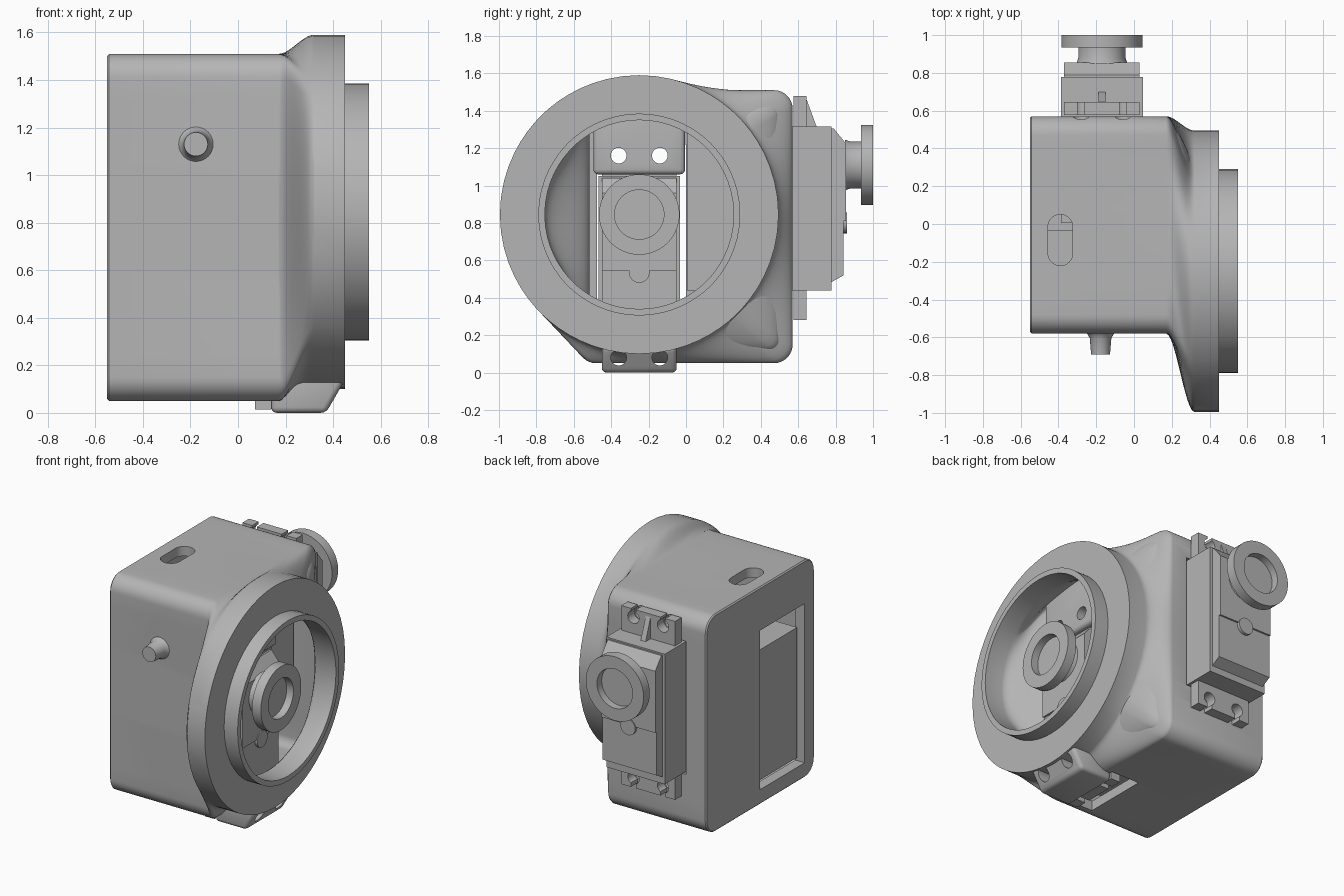
import bpy, bmesh, math
from mathutils import Matrix, Vector

if "Cube" in bpy.data.objects:
    bpy.data.objects.remove(bpy.data.objects["Cube"])

grey = bpy.data.materials.new("matte grey")
grey.use_nodes = True
COLOR = (0.46, 0.46, 0.46, 1)
grey.diffuse_color = COLOR
for node in grey.node_tree.nodes:
    if node.type == 'BSDF_PRINCIPLED':
        node.inputs["Base Color"].default_value = COLOR


def finish(name, bm, matrix=None):
    bmesh.ops.recalc_face_normals(bm, faces=bm.faces)
    mesh = bpy.data.meshes.new(name)
    bm.to_mesh(mesh)
    bm.free()
    if matrix:
        mesh.transform(matrix)
    mesh.materials.append(grey)
    ob = bpy.data.objects.new(name, mesh)
    bpy.context.collection.objects.link(ob)
    return ob


def activate(ob):
    bpy.ops.object.select_all(action='DESELECT')
    ob.select_set(True)
    bpy.context.view_layer.objects.active = ob


def smooth(ob, angle=30):
    activate(ob)
    bpy.ops.object.shade_smooth_by_angle(angle=math.radians(angle))


def skin(name, rings, matrix=None):
    """Bridge equal-sized point rings and cap both ends."""
    bm = bmesh.new()
    rows = [[bm.verts.new(p) for p in ring] for ring in rings]
    n = len(rows[0])
    for a, b in zip(rows, rows[1:]):
        for i in range(n):
            j = (i + 1) % n
            bm.faces.new((a[i], a[j], b[j], b[i]))
    bm.faces.new(rows[0])
    bm.faces.new(rows[-1])
    return finish(name, bm, matrix)


def lathe(name, profile, matrix=None, n=64):
    """Revolve (radius, height) pairs around local z."""
    turn = [2 * math.pi * i / n for i in range(n)]
    return skin(name, [[(r * math.cos(t), r * math.sin(t), h) for t in turn]
                       for r, h in profile], matrix)


def prism(name, profile, u0, u1, matrix=None):
    """Extrude a (v, w) profile along local x."""
    return skin(name, [[(u, v, w) for v, w in profile] for u in (u0, u1)], matrix)


def box(name, lo, hi, matrix=None):
    (y0, z0), (y1, z1) = lo[1:], hi[1:]
    return prism(name, [(y0, z0), (y1, z0), (y1, z1), (y0, z1)], lo[0], hi[0], matrix)


def rounded(cy, cz, hy, hz, r, steps=8):
    """Corner-rounded rectangle in the yz plane, with points along the sides."""
    pts = []
    for k, (sy, sz) in enumerate([(1, 1), (-1, 1), (-1, -1), (1, -1)]):
        for i in range(steps + 1):
            t = math.pi / 2 * (k + i / steps)
            pts.append(Vector((cy + sy * (hy - r) + r * math.cos(t),
                               cz + sz * (hz - r) + r * math.sin(t))))
    out = []
    for i, p in enumerate(pts):
        out.append(p)
        if i % (steps + 1) == steps:
            nxt = pts[(i + 1) % len(pts)]
            out += [p.lerp(nxt, j / 14) for j in range(1, 14)]
    return out


def cut(ob, *cutters):
    for c in cutters:
        m = ob.modifiers.new("cut", 'BOOLEAN')
        m.operation, m.object, m.solver = 'DIFFERENCE', c, 'EXACT'
        activate(ob)
        bpy.ops.object.modifier_apply(modifier=m.name)
        bpy.data.objects.remove(c)


# Axes: u across, v along the length, w along the output shaft
AXIS1, AXIS2 = (-0.25, 0.845), (-0.17, 1.11)
servo1 = Matrix(((0, 0, 1, -0.505), (1, 0, 0, AXIS1[0]), (0, 1, 0, AXIS1[1]), (0, 0, 0, 1)))
servo2 = Matrix(((-1, 0, 0, AXIS2[0]), (0, 0, 1, 0), (0, 1, 0, AXIS2[1]), (0, 0, 0, 1)))
HOLES = [(u, v) for u in (-0.11, 0.11) for v in (0.315, -0.765)]


def hole(u, v, w0, w1, matrix, r=0.042):
    return lathe("cutter", [(r, w0), (r, w1)], matrix @ Matrix.Translation((u, v, 0)), 24)


# Housing: rounded box blending into a round flange, hollow inside
cy, cz = -0.005, 0.78
outer = rounded(cy, cz, 0.575, 0.73, 0.1)
inner = rounded(cy, cz, 0.51, 0.665, 0.06)
angles = [math.atan2((p.y - cz) / 0.73, (p.x - cy) / 0.575) for p in outer]


def circle(r):
    return [Vector((AXIS1[0] + r * math.cos(t), AXIS1[1] + r * math.sin(t))) for t in angles]


def ring(x, pts):
    return [(x, p.x, p.y) for p in pts]


def blend(x0, x1, a, b, steps=12):
    rows = []
    for i in range(steps + 1):
        t = i / steps
        s = t * t * (3 - 2 * t)
        rows.append(ring(x0 + (x1 - x0) * t, [p.lerp(q, s) for p, q in zip(a, b)]))
    return rows


rings = [ring(-0.55, rounded(cy, cz, 0.567, 0.722, 0.092)), ring(-0.542, outer)]
rings += blend(0.17, 0.32, outer, circle(0.745))
rings += [ring(x, circle(r)) for x, r in
          [(0.45, 0.745), (0.45, 0.54), (0.55, 0.54), (0.55, 0.505)]]
rings += blend(0.42, 0.2, circle(0.505), inner) + [ring(-0.48, inner)]
housing = skin("housing", rings)

# Openings: rear window, side pocket, top slot, bottom slot, screw holes
slot = skin("cutter", [[(p.x, p.y, z) for p in rounded(-0.39, -0.085, 0.065, 0.135, 0.064)]
                       for z in (1.38, 1.6)])
cut(housing,
    box("cutter", (-0.6, -0.475, 0.15), (-0.45, 0.0, 1.22)),
    box("cutter", (-0.40, 0.48, 0.43), (0.06, 0.7, 1.325)),
    box("cutter", (-0.06, -0.47, -0.1), (0.15, -0.03, 0.2)),
    slot,
    *[hole(u, v, 0.53, 0.7, servo2) for u, v in HOLES])
smooth(housing)


# Mounting bosses above and below the first servo
def boss(name, profile, half, holes):
    ob = prism(name, profile, -half, half,
               Matrix(((0, 0, 1, 0), (1, 0, 0, AXIS1[0]), (0, 1, 0, 0), (0, 0, 0, 1))))
    m = ob.modifiers.new("round", 'BEVEL')
    m.width, m.segments, m.limit_method = 0.025, 3, 'ANGLE'
    activate(ob)
    bpy.ops.object.modifier_apply(modifier=m.name)
    cut(ob, *[hole(u, v, 0.55, 1.0, servo1) for u, v in holes])
    smooth(ob)


boss("lower_boss", [(0, 0.14), (0, 0.37), (0.13, 0.445), (0.17, 0.42), (0.17, 0.14)],
     0.2, [h for h in HOLES if h[1] < 0])
boss("upper_boss", [(1.06, 0.14), (1.06, 0.3), (1.47, 0.3), (1.47, 0.14)],
     0.245, [h for h in HOLES if h[1] > 0])


# Servo: case, lid, slotted tabs, rib, and round output horn
def servo(label, mat):
    box(label + "_case", (-0.217, -0.67, 0.005), (0.217, 0.205, 0.778), mat)
    prism(label + "_lid", [(-0.3, 0.77), (-0.3, 0.855), (0.115, 0.855), (0.195, 0.79),
                           (0.195, 0.77)], -0.2, 0.2, mat)
    prism(label + "_lid_step", [(-0.63, 0.77), (-0.59, 0.843), (-0.3, 0.843), (-0.3, 0.77)],
          -0.2, 0.2, mat)
    smooth(lathe(label + "_lid_bump", [(0.055, 0.8), (0.055, 0.862)],
                 mat @ Matrix.Translation((0, -0.31, 0)), 24))
    for side, v0, v1 in (("upper", 0.2, 0.37), ("lower", -0.83, -0.66)):
        tab = box(f"{label}_{side}_tab", (-0.2, v0, 0.576), (0.2, v1, 0.645), mat)
        for u, v in HOLES:
            if v0 < v < v1:
                end = v1 + 0.05 if v > 0 else v0 - 0.05
                cut(tab, hole(u, v, 0.5, 0.7, mat),
                    box("cutter", (u - 0.018, min(v, end), 0.5),
                        (u + 0.018, max(v, end), 0.7), mat))
        smooth(tab)
    prism(label + "_rib", [(0.2, 0.64), (0.2, 0.7), (0.35, 0.645), (0.35, 0.64)],
          -0.018, 0.018, mat)
    smooth(lathe(label + "_horn", [(0.135, 0.85), (0.125, 0.88), (0.125, 0.935), (0.215, 0.935),
                                   (0.215, 1.0), (0.132, 1.0), (0.132, 0.95)], mat))


servo("flange_servo", servo1)
servo("side_servo", servo2)

# Pivot pin opposite the side servo's shaft
smooth(lathe("pivot_pin", [(0.085, -0.57), (0.07, -0.582), (0.057, -0.605), (0.05, -0.692)],
             Matrix(((-1, 0, 0, -0.177), (0, 0, 1, 0), (0, 1, 0, 1.13), (0, 0, 0, 1))), 32), 40)
